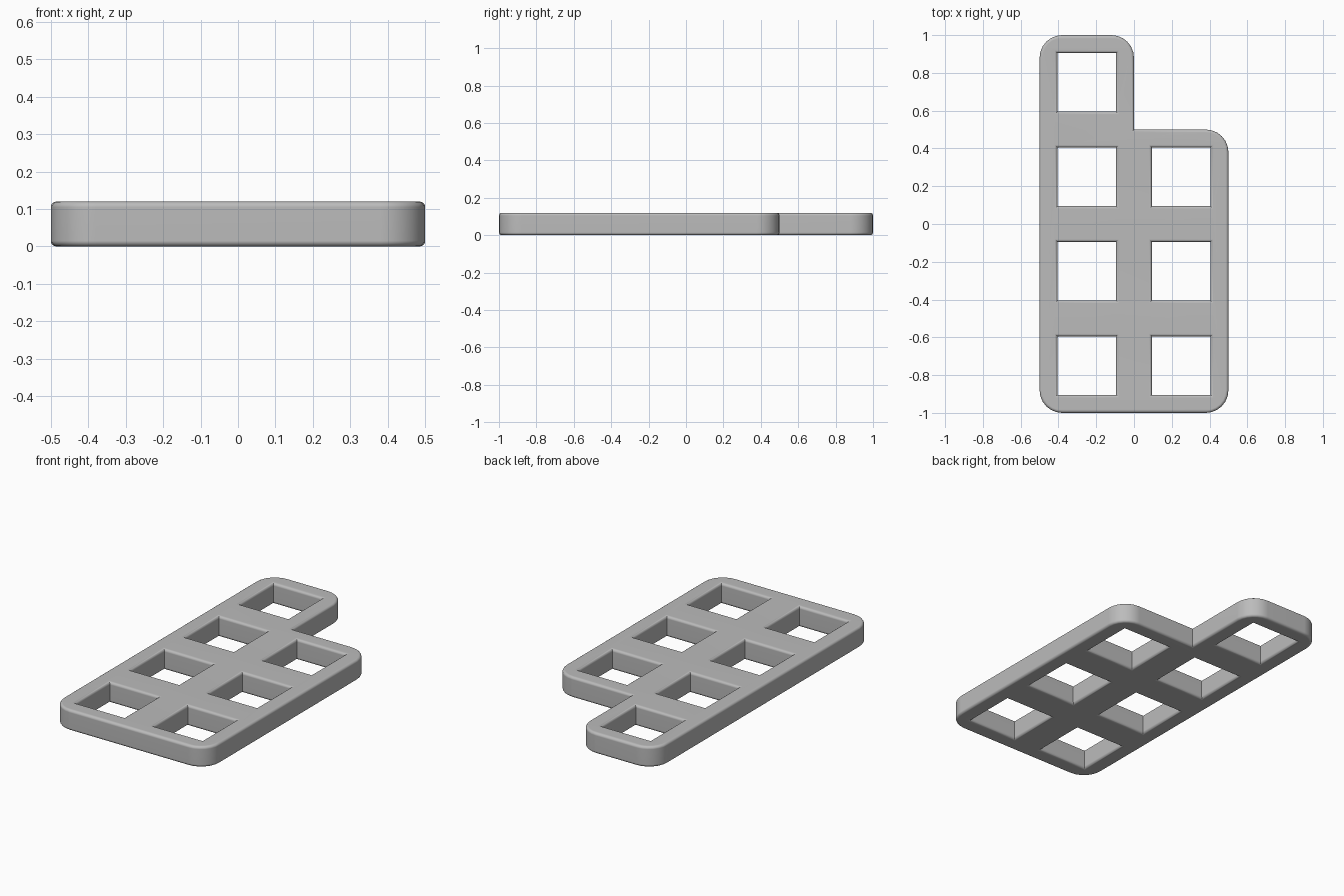
import bpy, bmesh
from math import sin, cos, pi

cube = bpy.data.objects.get("Cube")
if cube:
    bpy.data.objects.remove(cube, do_unlink=True)

THICK, ROUND, CORNER, STEPS = 0.12, 0.015, 0.12, 6
CELL, HOLE = 0.5, 0.155   # grid pitch, half width of an opening

# Plain grey material
grey = bpy.data.materials.new("plain grey")
grey.use_nodes = True
colour = (0.5, 0.5, 0.5, 1)
grey.diffuse_color = colour
grey.node_tree.nodes["Principled BSDF"].inputs["Base Color"].default_value = colour


def arc(x, y, quarter):
    """Rounded outer corner at (x, y), starting at the given quarter turn."""
    mid = (quarter + 0.5) * pi / 2
    cx = x - CORNER * (1 if cos(mid) > 0 else -1)
    cy = y - CORNER * (1 if sin(mid) > 0 else -1)
    angles = [(quarter + i / STEPS) * pi / 2 for i in range(STEPS + 1)]
    return [(cx + CORNER * cos(a), cy + CORNER * sin(a)) for a in angles]


def add_loop(curve, points):
    spline = curve.splines.new('POLY')
    spline.points.add(len(points) - 1)
    for p, (x, y) in zip(spline.points, points):
        p.co = (x, y, 0, 1)
    spline.use_cyclic_u = True


# Flat stepped outline, extruded with rounded rims
curve = bpy.data.curves.new("grid_plate", 'CURVE')
curve.dimensions = '2D'
curve.fill_mode = 'BOTH'
curve.extrude = THICK / 2 - ROUND
curve.bevel_depth = ROUND
curve.bevel_resolution = 3
curve.offset = -ROUND
add_loop(curve, arc(0.5, -1, 3) + arc(0.5, 0.5, 0) + [(0, 0.5)]
         + arc(0, 1, 0) + arc(-0.5, 1, 1) + arc(-0.5, -1, 2))

# Seven square openings: four on the right column, three on the left
for column, rows in ((0, 4), (1, 3)):
    for row in range(rows):
        cx = (column - 0.5) * CELL
        cy = -1 + (row + 0.5) * CELL
        add_loop(curve, [(cx + sx * HOLE, cy + sy * HOLE)
                         for sx, sy in ((-1, -1), (-1, 1), (1, 1), (1, -1))])

curve.materials.append(grey)
plate = bpy.data.objects.new("grid_plate", curve)
bpy.context.collection.objects.link(plate)
plate.location.z = THICK / 2

# Convert to a clean closed mesh
bpy.ops.object.select_all(action='DESELECT')
plate.select_set(True)
bpy.context.view_layer.objects.active = plate
bpy.ops.object.convert(target='MESH')
plate = bpy.context.object
bm = bmesh.new()
bm.from_mesh(plate.data)
bmesh.ops.remove_doubles(bm, verts=bm.verts, dist=0.0005)
bmesh.ops.recalc_face_normals(bm, faces=bm.faces)
bm.to_mesh(plate.data)
bm.free()

# Smooth rims, flat top and underside
bpy.ops.object.shade_smooth_by_angle(angle=pi / 5)
weighted = plate.modifiers.new("flat_face_normals", 'WEIGHTED_NORMAL')
weighted.keep_sharp = True
